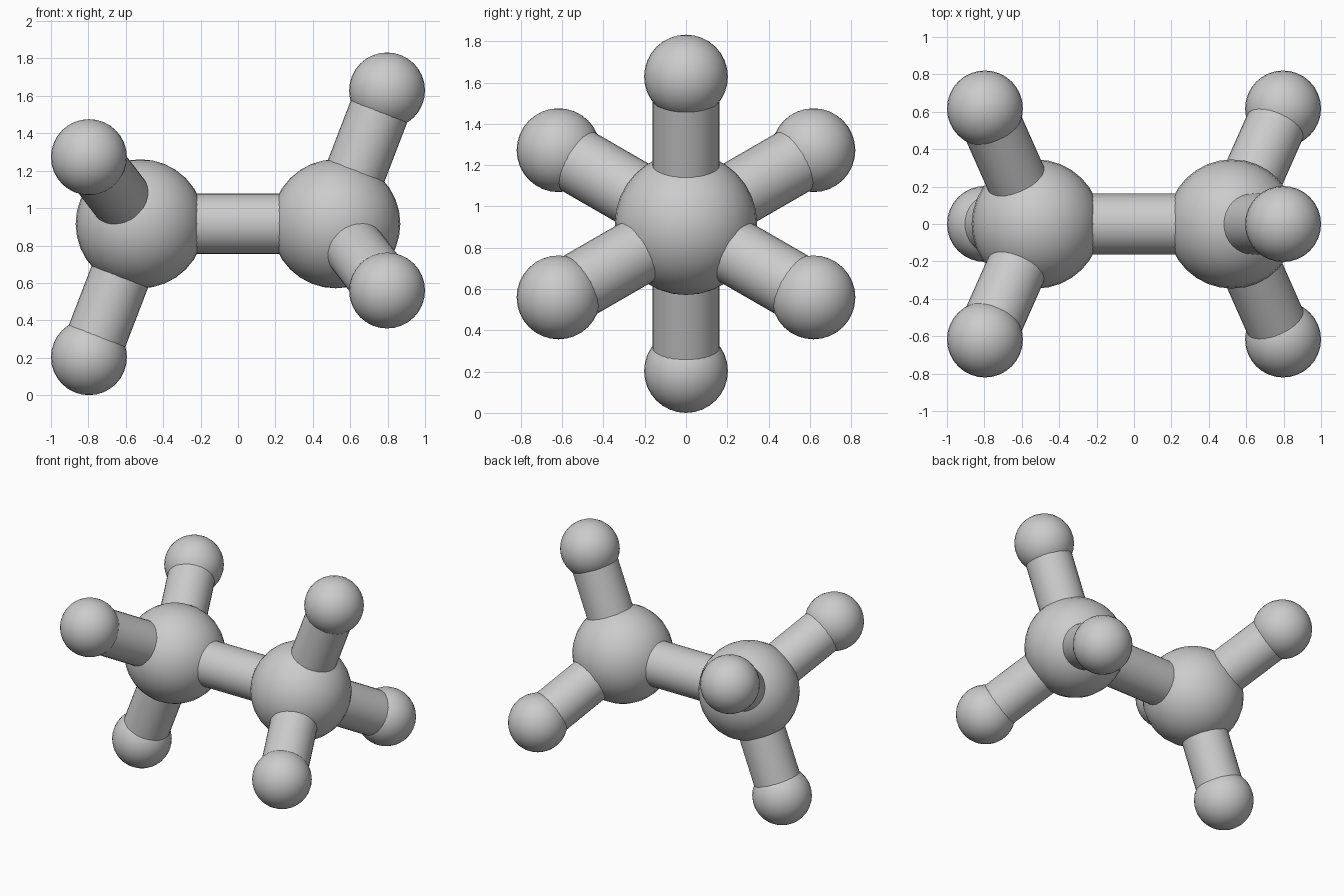
import bpy
from math import sin, cos, radians
from mathutils import Vector

cube = bpy.data.objects.get("Cube")
if cube:
    bpy.data.objects.remove(cube, do_unlink=True)

# Single flat grey
grey = bpy.data.materials.new("neutral_grey")
grey.use_nodes = True
colour = (0.6, 0.6, 0.6, 1)
grey.diffuse_color = colour
grey.node_tree.nodes["Principled BSDF"].inputs["Base Color"].default_value = colour

MID_Z = 0.916
HUB_X, HUB_R = 0.523, 0.345
TIP_X, TIP_R = 0.797, 0.203
SPREAD = 0.713
ROD_R = 0.162


def finish(name):
    obj = bpy.context.object
    obj.name = name
    obj.data.materials.append(grey)
    bpy.ops.object.shade_smooth_by_angle(angle=radians(40))


def ball(name, centre, radius):
    bpy.ops.mesh.primitive_uv_sphere_add(segments=32, ring_count=16,
                                         radius=radius, location=centre)
    finish(name)


def rod(name, start, end):
    axis = end - start
    bpy.ops.mesh.primitive_cylinder_add(
        vertices=32, radius=ROD_R, depth=axis.length, location=(start + end) / 2,
        rotation=axis.to_track_quat('Z', 'Y').to_euler())
    finish(name)


# Two hubs, each with three splayed arms; the ends are staggered
hubs = {}
for side, sx, first in (("left", 1, 90), ("right", -1, -90)):
    hub = Vector((sx * HUB_X, 0, MID_Z))
    hubs[side] = hub
    ball(f"{side}_hub_ball", hub, HUB_R)
    for i in range(3):
        a = radians(first + 120 * i)
        tip = Vector((sx * TIP_X, SPREAD * cos(a), MID_Z + SPREAD * sin(a)))
        ball(f"{side}_tip_ball_{i + 1}", tip, TIP_R)
        rod(f"{side}_arm_rod_{i + 1}", hub, tip)

# Rod joining the hubs
rod("centre_rod", hubs["right"], hubs["left"])
